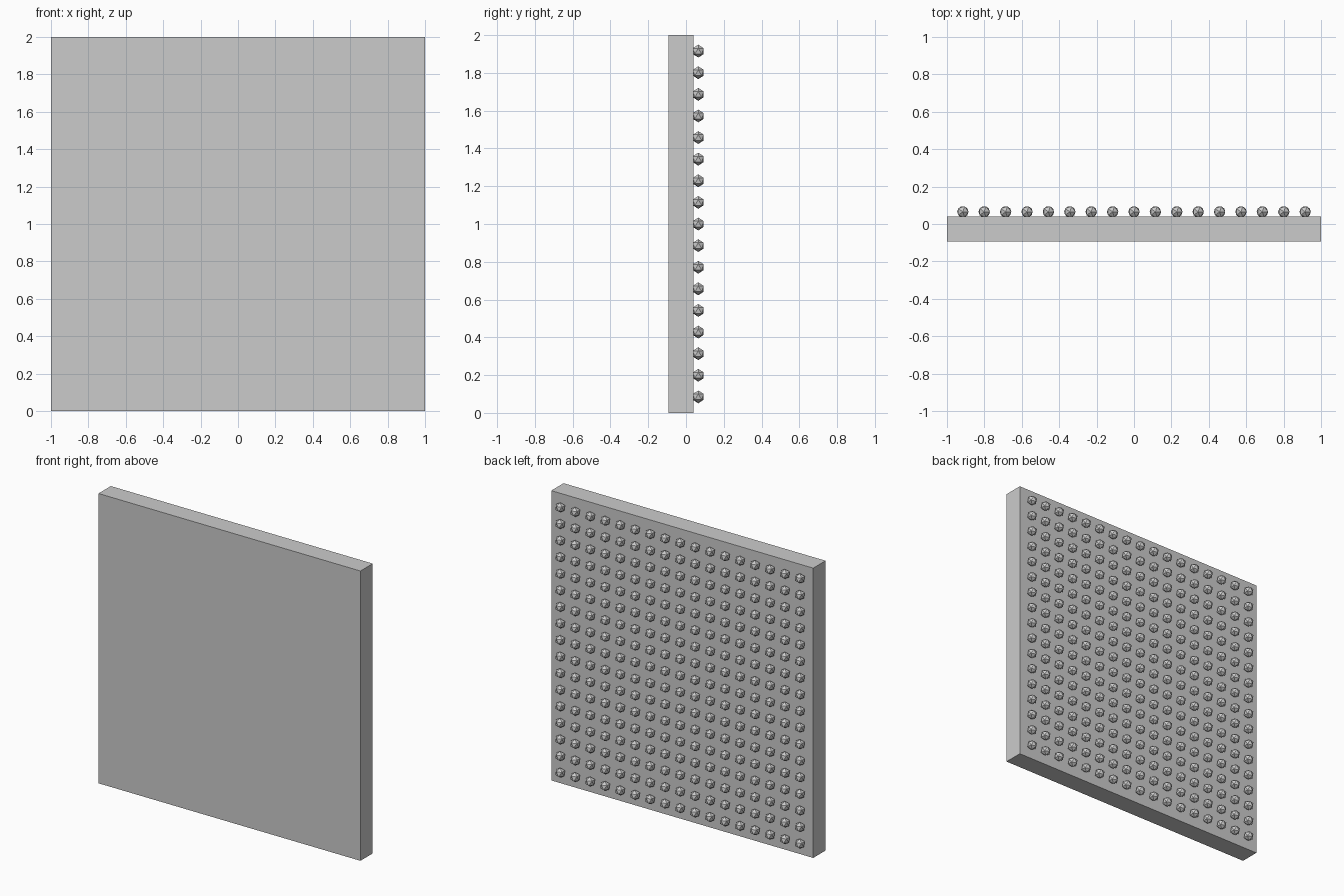
import bpy, bmesh
from mathutils import Matrix

if "Cube" in bpy.data.objects:
    bpy.data.objects.remove(bpy.data.objects["Cube"])


def make_object(name, bm):
    mesh = bpy.data.meshes.new(name)
    bm.to_mesh(mesh)
    bm.free()
    obj = bpy.data.objects.new(name, mesh)
    bpy.context.collection.objects.link(obj)
    return obj


# Flat square panel
bm = bmesh.new()
bmesh.ops.create_cube(bm, size=1, matrix=Matrix.Translation((0, -0.026, 1)) @ Matrix.Diagonal((2, 0.134, 2, 1)))
make_object("panel", bm)

# Grid of faceted studs on the back
COUNT, PITCH, RADIUS = 17, 0.1144, 0.034
bm = bmesh.new()
for row in range(COUNT):
    for col in range(COUNT):
        x = (col - COUNT // 2) * PITCH
        z = 1 + (row - COUNT // 2) * PITCH
        bmesh.ops.create_icosphere(bm, subdivisions=1, radius=RADIUS,
                                   matrix=Matrix.Translation((x, 0.065, z)))
make_object("back_studs", bm)
